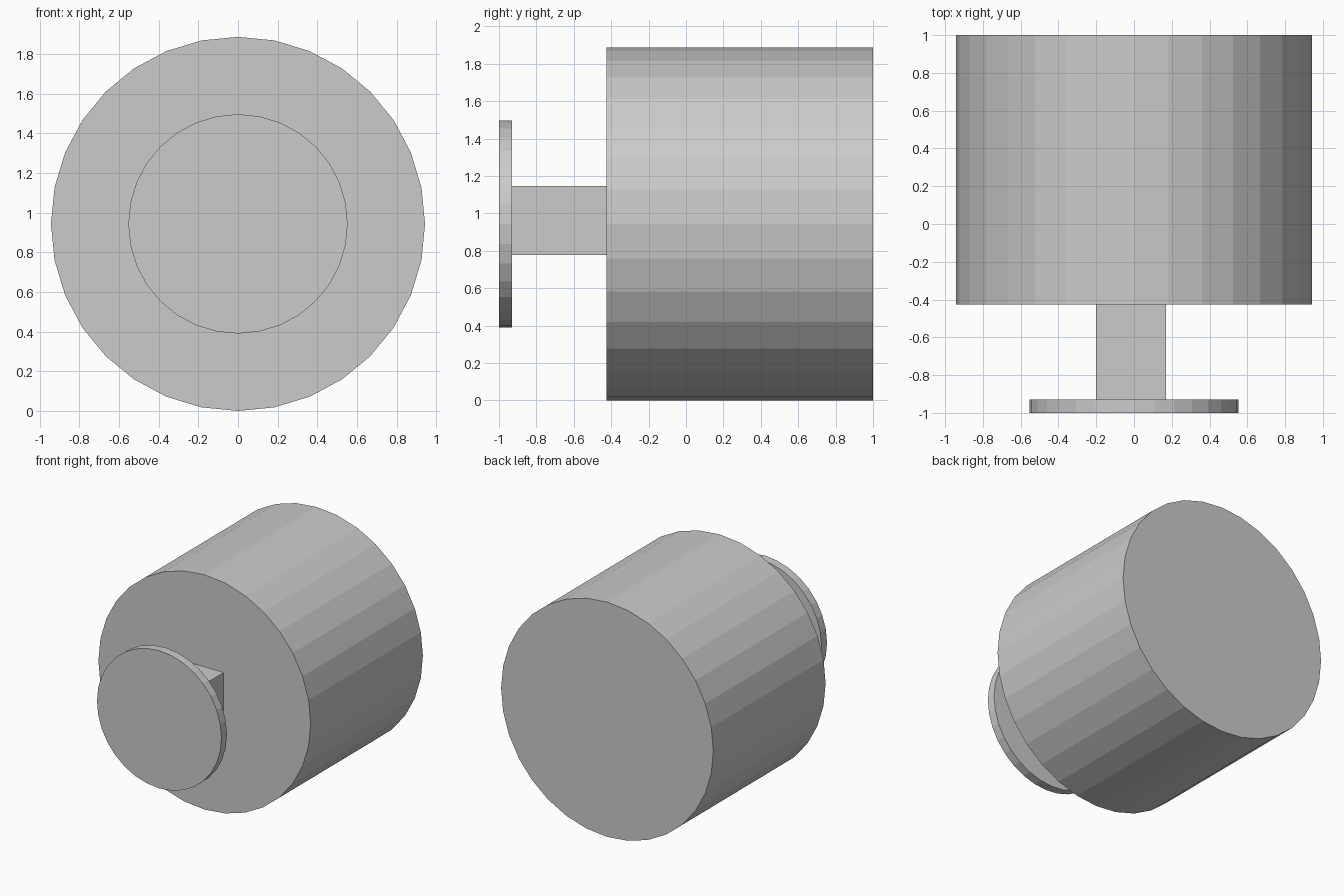
import bpy
from math import pi

if "Cube" in bpy.data.objects:
    bpy.data.objects.remove(bpy.data.objects["Cube"])

CENTRE_Z = 0.944


def disc(name, radius, y0, y1):
    # 32-sided flat-faced cylinder lying along y
    bpy.ops.mesh.primitive_cylinder_add(
        vertices=32, radius=radius, depth=y1 - y0,
        location=(0, (y0 + y1) / 2, CENTRE_Z), rotation=(pi / 2, 0, 0))
    bpy.context.object.name = name


def box(name, x0, x1, y0, y1, z0, z1):
    bpy.ops.mesh.primitive_cube_add(
        size=1, location=((x0 + x1) / 2, (y0 + y1) / 2, (z0 + z1) / 2))
    ob = bpy.context.object
    ob.name = name
    ob.scale = (x1 - x0, y1 - y0, z1 - z0)


# Large drum at the back
disc("drum", 0.943, -0.425, 1.0)
# Square stem, slightly off centre
box("stem", -0.20, 0.17, -0.93, -0.425, 0.778, 1.147)
# Thin plate at the front
disc("front_plate", 0.553, -1.0, -0.93)
